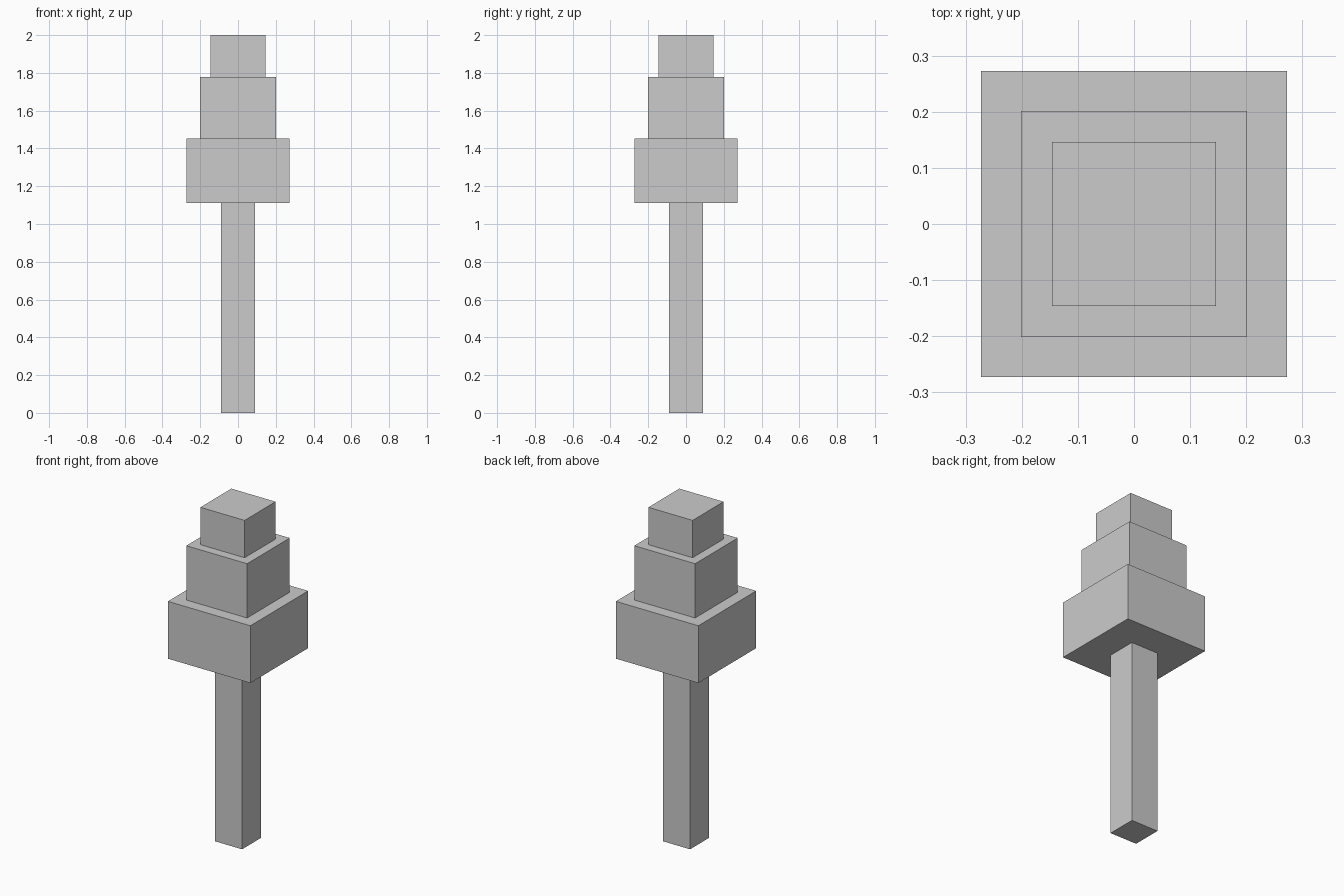
import bpy

if "Cube" in bpy.data.objects:
    bpy.data.objects.remove(bpy.data.objects["Cube"])


def box(name, half, z0, z1):
    """Square block centred on the axis, spanning z0 to z1."""
    bpy.ops.mesh.primitive_cube_add(size=1, location=(0, 0, (z0 + z1) / 2))
    ob = bpy.context.object
    ob.name = name
    ob.scale = (2 * half, 2 * half, z1 - z0)
    bpy.ops.object.transform_apply(location=False, rotation=False, scale=True)
    return ob


# Trunk
box("trunk", 0.09, 0.0, 1.111)

# Three foliage tiers, stacked from wide to narrow
box("foliage_lower", 0.2725, 1.111, 1.453)
box("foliage_middle", 0.201, 1.453, 1.777)
box("foliage_top", 0.146, 1.777, 2.0)
